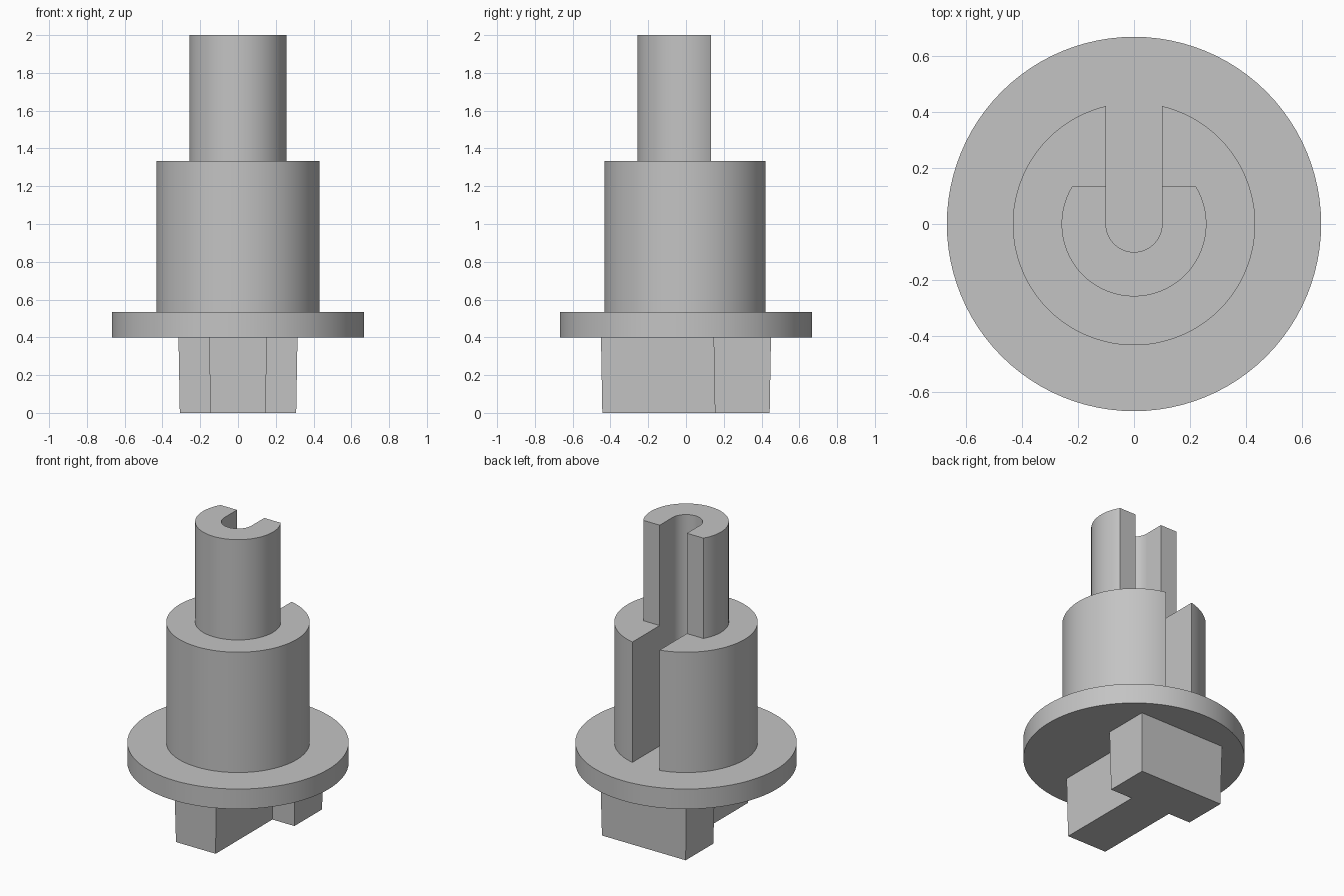
import bpy, bmesh, math

cube = bpy.data.objects.get("Cube")
if cube:
    bpy.data.objects.remove(cube, do_unlink=True)

grey = bpy.data.materials.new("plain grey")
grey.use_nodes = True
colour = (0.55, 0.55, 0.55, 1)
grey.diffuse_color = colour
grey.node_tree.nodes["Principled BSDF"].inputs["Base Color"].default_value = colour

SLOT = 0.1        # half width of the keyway and radius of its round end
STEPS = 96


def arc(radius, start, end, steps=STEPS):
    """Points along a circle about the axis, from angle start to end."""
    angles = [start + (end - start) * i / steps for i in range(steps + 1)]
    return [(radius * math.cos(a), radius * math.sin(a)) for a in angles]


def prism(name, bottom, z0, z1, top=None):
    """Solid between two outlines with matching points."""
    bm = bmesh.new()
    low = [bm.verts.new((x, y, z0)) for x, y in bottom]
    high = [bm.verts.new((x, y, z1)) for x, y in (top or bottom)]
    bm.faces.new(low)
    bm.faces.new(high)
    n = len(low)
    for i in range(n):
        j = (i + 1) % n
        bm.faces.new((low[i], low[j], high[j], high[i]))
    bmesh.ops.recalc_face_normals(bm, faces=bm.faces)
    mesh = bpy.data.meshes.new(name)
    bm.to_mesh(mesh)
    bm.free()
    mesh.materials.append(grey)
    obj = bpy.data.objects.new(name, mesh)
    bpy.context.collection.objects.link(obj)
    bpy.ops.object.select_all(action="DESELECT")
    obj.select_set(True)
    bpy.context.view_layer.objects.active = obj
    bpy.ops.object.shade_smooth_by_angle(angle=math.radians(30))
    return obj


def slotted_outline(radius, flat=None):
    """Circle with a round-ended slot open to the back, optionally cut flat."""
    start = math.asin(flat / radius) if flat else math.acos(SLOT / radius)
    points = arc(radius, start, -math.pi - start)
    if flat:
        points = [(SLOT, flat)] + points + [(-SLOT, flat)]
    return points + arc(SLOT, math.pi, 2 * math.pi, STEPS // 2)


def tee_outline(grow):
    """T-shaped foot outline, grown outward for the draft angle."""
    stem, bar, end, inner = 0.146 + grow, 0.308 + grow, 0.443 + grow, 0.153 - grow
    half = [(stem, -end), (stem, inner), (bar, inner), (bar, end)]
    return half + [(-x, y) for x, y in reversed(half)]


# T-shaped drive foot, slightly wider at the top
prism("drive_foot", tee_outline(0), 0, 0.4, tee_outline(0.007))

# Round flange
prism("flange", arc(0.667, 0, 2 * math.pi)[:-1], 0.4, 0.533)

# Slotted collar and the flat-backed slotted shaft above it
prism("collar", slotted_outline(0.432), 0.533, 1.333)
prism("shaft", slotted_outline(0.258, flat=0.133), 1.333, 2.0)
